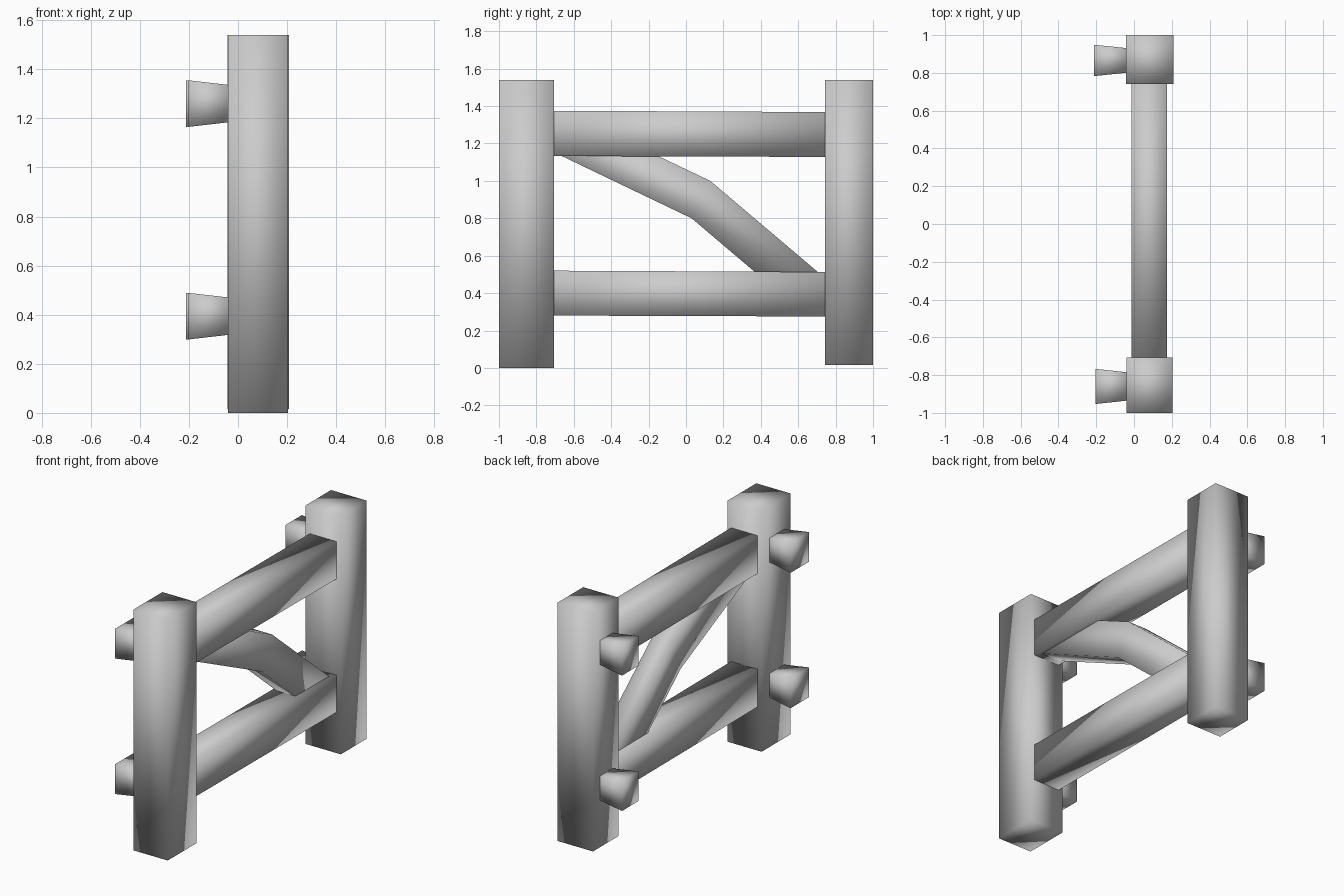
import bpy

if "Cube" in bpy.data.objects:
    bpy.data.objects.remove(bpy.data.objects["Cube"])


def loft(name, sections):
    """Closed smooth-shaded four-sided beam through a series of quad sections."""
    verts = [p for s in sections for p in s]
    faces = [(3, 2, 1, 0)]
    for i in range(len(sections) - 1):
        a, b = 4 * i, 4 * i + 4
        faces += [(a + k, a + (k + 1) % 4, b + (k + 1) % 4, b + k) for k in range(4)]
    n = 4 * (len(sections) - 1)
    faces.append((n, n + 1, n + 2, n + 3))
    mesh = bpy.data.meshes.new(name)
    mesh.from_pydata(verts, [], faces)
    ob = bpy.data.objects.new(name, mesh)
    bpy.context.collection.objects.link(ob)
    bpy.context.view_layer.objects.active = ob
    ob.select_set(True)
    bpy.ops.object.mode_set(mode='EDIT')
    bpy.ops.mesh.select_all(action='SELECT')
    bpy.ops.mesh.normals_make_consistent(inside=False)
    bpy.ops.object.mode_set(mode='OBJECT')
    bpy.ops.object.shade_smooth()
    ob.select_set(False)
    return ob


def rect_z(x0, x1, y0, y1, z):
    return [(x0, y0, z), (x1, y0, z), (x1, y1, z), (x0, y1, z)]


def rect_y(x0, x1, y, z0, z1):
    return [(x0, y, z0), (x1, y, z0), (x1, y, z1), (x0, y, z1)]


def rect_x(x, yc, zc, hy, hz):
    return [(x, yc - hy, zc - hz), (x, yc + hy, zc - hz),
            (x, yc + hy, zc + hz), (x, yc - hy, zc + hz)]


# Upright posts
loft("post_near", [rect_z(-0.04, 0.203, -1.0, -0.707, z) for z in (0.0, 1.54)])
loft("post_far", [rect_z(-0.042, 0.208, 0.742, 1.0, z) for z in (0.015, 1.54)])

# Horizontal rails, very slightly tapered
for name, z0, z1 in (("rail_lower", 0.28, 0.52), ("rail_upper", 1.133, 1.375)):
    loft(name, [rect_y(-0.012, 0.176, -0.72, z0, z1),
                rect_y(-0.012, 0.176, 0.755, z0 - 0.005, z1 - 0.007)])

# Bent diagonal brace: lower and upper edge points in the yz plane
bends = [((-0.70, 1.15), (-0.605, 1.35)),
         ((0.03, 0.80), (0.13, 1.00)),
         ((0.577, 0.336), (0.72, 0.50))]
loft("diagonal_brace", [[(0.015, *lo), (0.15, *lo), (0.15, *hi), (0.015, *hi)]
                        for lo, hi in bends])

# Flared pegs on the back side of each post
for side, yc, hy, xo in (("near", -0.86, 0.093, -0.203), ("far", 0.866, 0.083, -0.211)):
    for level, zc in (("lower", 0.394), ("upper", 1.26)):
        loft(f"peg_{side}_{level}", [rect_x(xo, yc, zc, hy, 0.095),
                                     rect_x(-0.02, yc, zc, hy - 0.02, 0.074)])
